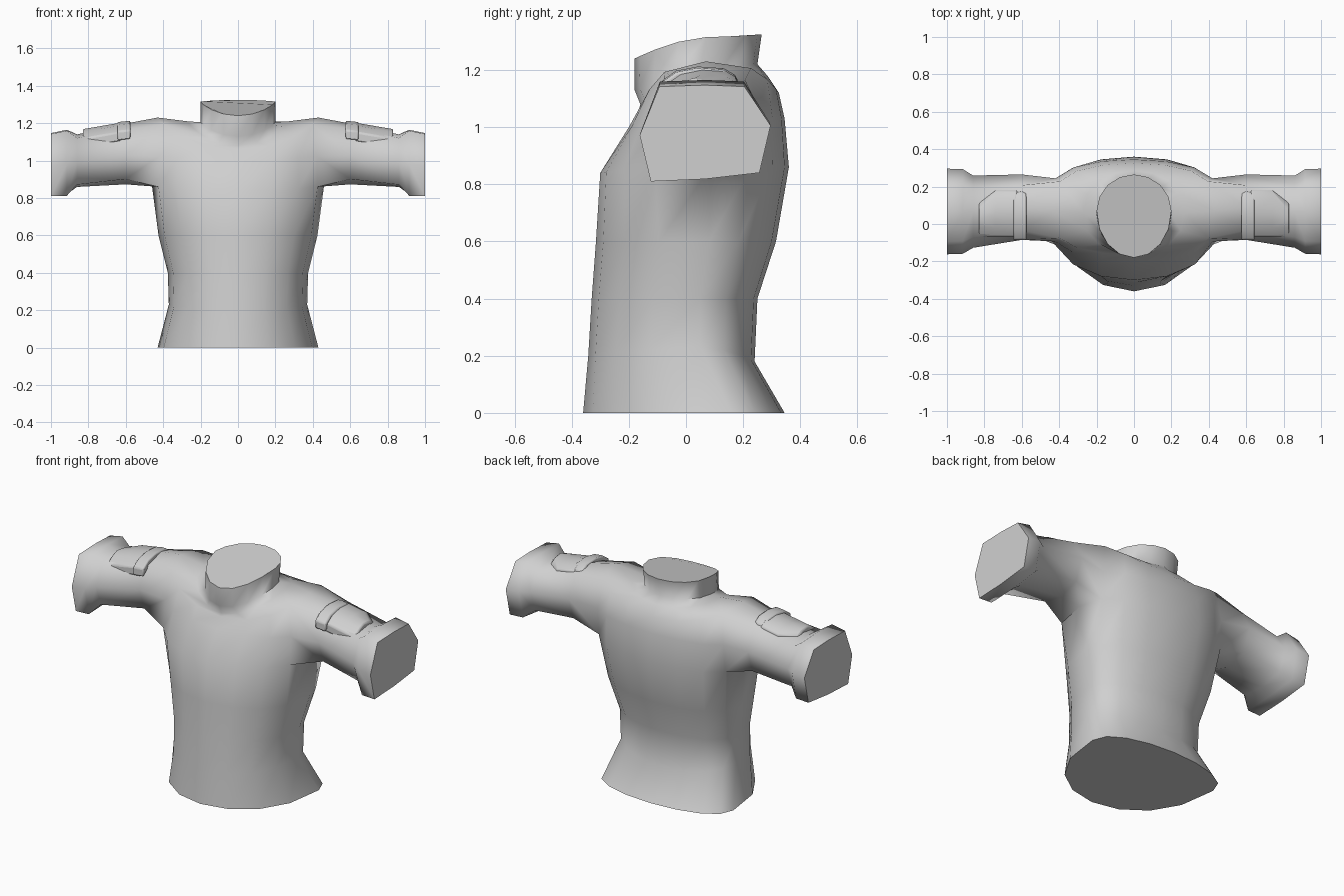
import bpy, bmesh, math

if "Cube" in bpy.data.objects:
    bpy.data.objects.remove(bpy.data.objects["Cube"])

GREY = (0.63, 0.63, 0.63, 1)
fabric = bpy.data.materials.new("grey fabric")
fabric.use_nodes = True
fabric.diffuse_color = GREY
fabric.node_tree.nodes["Principled BSDF"].inputs["Base Color"].default_value = GREY


def finish(bm, name, angle):
    bmesh.ops.recalc_face_normals(bm, faces=bm.faces)
    mesh = bpy.data.meshes.new(name)
    bm.to_mesh(mesh)
    bm.free()
    mesh.materials.append(fabric)
    obj = bpy.data.objects.new(name, mesh)
    bpy.context.collection.objects.link(obj)
    bpy.ops.object.select_all(action='DESELECT')
    obj.select_set(True)
    bpy.context.view_layer.objects.active = obj
    bpy.ops.object.shade_smooth_by_angle(angle=math.radians(angle))
    return obj


SIDES = 16

# Torso rings: half width, front y, side y, back y, front z, side z, back z, roundness
TORSO = [
    (.43, -.36, .16, .345, 0, 0, 0, .85),
    (.37, -.342, .05, .24, .2, .23, .18, .85),
    (.375, -.33, .05, .25, .4, .4, .4, .85),
    (.425, -.315, .08, .315, .6, .6, .6, .85),
    (.46, -.30, .09, .36, .84, .865, .86, .7),
    (.455, -.20, .08, .345, 1.0, 1.03, 1.03, .5),
    (.43, -.165, .07, .325, 1.06, 1.23, 1.12, .5),
    (.27, -.16, .06, .285, 1.08, 1.21, 1.18, .85),
    (.20, -.18, .05, .25, 1.13, 1.205, 1.22, 1),
    (.20, -.18, .07, .265, 1.24, 1.315, 1.325, 1),
]


def torso_ring(bm, w, yf, ys, yb, zf, zs, zb, roundness):
    ring = []
    for k in range(SIDES):
        a = 2 * math.pi * k / SIDES
        s = math.sin(a)
        y_end, z_end = (yb, zb) if s > 0 else (yf, zf)
        ring.append(bm.verts.new((w * math.cos(a), ys + (y_end - ys) * abs(s) ** roundness,
                                  zs + (z_end - zs) * abs(s) ** 1.6)))
    return ring


def bridge(bm, a, b):
    n = len(a)
    for i in range(n):
        bm.faces.new((a[i], a[(i + 1) % n], b[(i + 1) % n], b[i]))


# Cuff section (y, z in -1..1), from the lower front round to the middle front
CUFF = [(-.83, -1), (0, -.95), (.83, -.82), (1, .16),
        (.6, .97), (0, 1), (-.7, .97), (-1, -.04)]
# Sleeve rings: x, centre y, half depth, bottom z, top z, blend from cuff to round section
SLEEVE = [(.60, .09, .175, .87, 1.198, .65), (.86, .066, .193, .855, 1.14, .4),
          (.915, .067, .226, .812, 1.165, 0), (1.0, .067, .229, .81, 1.147, 0)]


def sleeve_ring(bm, side, x, cy, depth, z0, z1, blend):
    ring = []
    for i, (y, z) in enumerate(CUFF):
        a = math.radians(45 * i - 135)
        y += (math.cos(a) - y) * blend
        z += (math.sin(a) - z) * blend
        ring.append(bm.verts.new((side * x, cy + depth * y,
                                  (z0 + z1) / 2 + (z1 - z0) / 2 * z)))
    return ring


# Shirt body with armholes left open at both sides
bm = bmesh.new()
rings = [torso_ring(bm, *r) for r in TORSO]
LOW = 4
for j in range(len(rings) - 1):
    for k in range(SIDES):
        in_armhole = j in (LOW, LOW + 1) and k in (0, 15, 7, 8)
        if not in_armhole:
            n = (k + 1) % SIDES
            bm.faces.new((rings[j][k], rings[j][n], rings[j + 1][n], rings[j + 1][k]))
bm.faces.new(rings[0])
bm.faces.new(rings[-1])

# Sleeves grow out of the armholes and end in wide cuffs
for side, front, mid, back in ((1, 15, 0, 1), (-1, 9, 8, 7)):
    low, middle, high = rings[LOW:LOW + 3]
    previous = [low[front], low[mid], low[back], middle[back],
                high[back], high[mid], high[front], middle[front]]
    for spec in SLEEVE:
        ring = sleeve_ring(bm, side, *spec)
        bridge(bm, previous, ring)
        previous = ring
    bm.faces.new(previous)
finish(bm, "shirt", 72)


# Shoulder tabs: a raised band and a flap draped over each sleeve
def tab_part(name, side, stations, y0, y1, top, thick, slope):
    bm = bmesh.new()
    sections = []
    for x, inset in stations:
        end = y1 - inset
        rows = [(y0, .05), (y0 + .05, .015), ((y0 + end) / 2, 0), (end - .04, .006), (end, .03)]
        z_top = top - slope * (x - stations[0][0])
        loop = [(y, z_top - d) for y, d in rows]
        loop += [(y, z - thick) for y, z in reversed(loop)]
        sections.append([bm.verts.new((side * x, y, z)) for y, z in loop])
    for a, b in zip(sections, sections[1:]):
        bridge(bm, a, b)
    bm.faces.new(sections[0])
    bm.faces.new(sections[-1])
    obj = finish(bm, name, 50)
    bevel = obj.modifiers.new("soft edge", 'BEVEL')
    bevel.width = .008
    bevel.segments = 2
    bevel.limit_method = 'ANGLE'
    bevel.angle_limit = math.radians(50)


for side, label in ((1, "left"), (-1, "right")):
    tab_part(label + "_shoulder_band", side, [(.575, .01), (.6, 0), (.645, .01)],
             -.085, .175, 1.213, .05, .1)
    tab_part(label + "_shoulder_flap", side, [(.625, 0), (.74, 0), (.83, .07)],
             -.068, .18, 1.203, .05, .17)
